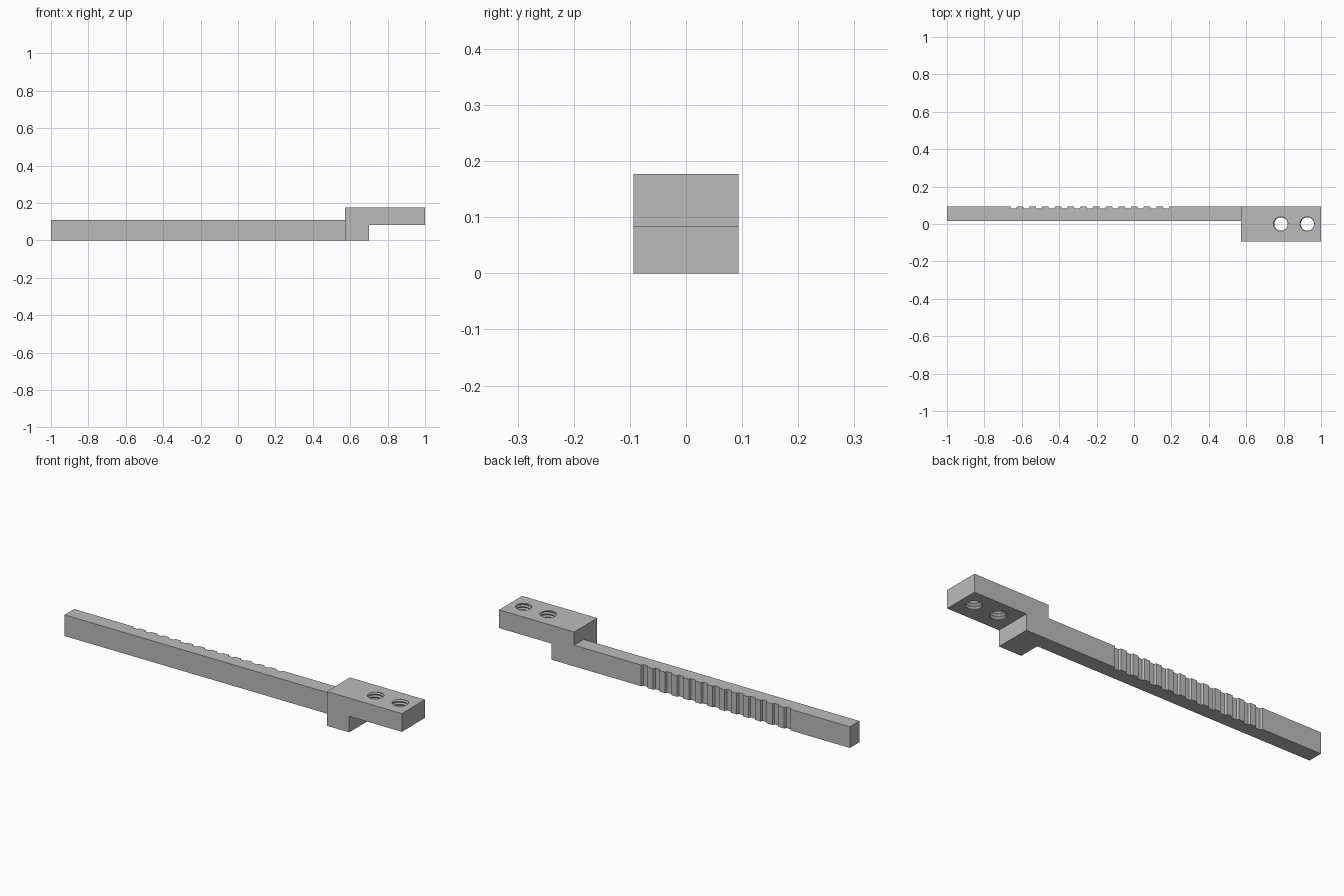
import bpy, bmesh, math
from mathutils import Vector

if "Cube" in bpy.data.objects:
    bpy.data.objects.remove(bpy.data.objects["Cube"])

grey = bpy.data.materials.new("plain grey")
grey.use_nodes = True
grey.diffuse_color = (0.5, 0.5, 0.5, 1)
grey.node_tree.nodes["Principled BSDF"].inputs["Base Color"].default_value = (0.5, 0.5, 0.5, 1)


def finish(name, bm):
    bmesh.ops.recalc_face_normals(bm, faces=bm.faces)
    mesh = bpy.data.meshes.new(name)
    bm.to_mesh(mesh)
    bm.free()
    mesh.materials.append(grey)
    obj = bpy.data.objects.new(name, mesh)
    bpy.context.collection.objects.link(obj)
    return obj


def prism(name, points, offset):
    """Extrude a closed outline along a vector."""
    bm = bmesh.new()
    face = bm.faces.new([bm.verts.new(p) for p in points])
    moved = bmesh.ops.extrude_face_region(bm, geom=[face])["geom"]
    bmesh.ops.translate(bm, vec=Vector(offset),
                        verts=[v for v in moved if isinstance(v, bmesh.types.BMVert)])
    return finish(name, bm)


def thread_cutter(name, x, low, high, inner=0.036, outer=0.041, pitch=0.015, n=32):
    """Closed screw shape: two interleaved helices, capped at both ends."""
    bm = bmesh.new()
    last = int((high - low) / pitch) * n

    def helix(radius, lift):
        return [bm.verts.new((x + radius * math.cos(math.tau * i / n),
                              radius * math.sin(math.tau * i / n),
                              low + lift + pitch * i / n)) for i in range(last + 1)]

    root, crest = helix(outer, 0), helix(inner, pitch / 2)
    for i in range(last):
        bm.faces.new((root[i], root[i + 1], crest[i + 1], crest[i]))
        if i < last - n:
            bm.faces.new((crest[i], crest[i + 1], root[i + n + 1], root[i + n]))
    for loop, z in ((root[:n + 1] + [crest[0]], low),
                    (crest[last - n:] + [root[last]], high)):
        centre = bm.verts.new((x, 0, z))
        for a, b in zip(loop, loop[1:] + loop[:1]):
            bm.faces.new((a, b, centre))
    cutter = finish(name, bm)
    cutter.hide_render = True
    return cutter


# Long bar with a row of shallow tapered notches along its back
BACK, DEPTH, BAR_END = 0.094, 0.011, 0.572
outline = [(-1, 0.016), (-1, BACK)]
for i in range(13):
    mid = -0.644 + i * 0.068
    outline += [(mid - 0.018, BACK), (mid - 0.013, BACK - DEPTH),
                (mid + 0.013, BACK - DEPTH), (mid + 0.018, BACK)]
outline += [(BAR_END, BACK), (BAR_END, 0.016)]
prism("notched_bar", [(x, y, 0) for x, y in outline], (0, 0, 0.109))

# Stepped mounting head
step = [(BAR_END, 0), (0.7, 0), (0.7, 0.083), (1, 0.083), (1, 0.177), (BAR_END, 0.177)]
head = prism("mounting_head", [(x, -BACK, z) for x, z in step], (0, 2 * BACK, 0))

# Two threaded screw holes through the head
cutters = [thread_cutter("screw_hole_cutter", x, 0.05, 0.215) for x in (0.786, 0.927)]
for cutter in cutters:
    mod = head.modifiers.new("screw hole", "BOOLEAN")
    mod.operation = "DIFFERENCE"
    mod.solver = "EXACT"
    mod.object = cutter
bpy.context.view_layer.objects.active = head
head.select_set(True)
for mod in list(head.modifiers):
    bpy.ops.object.modifier_apply(modifier=mod.name)
for cutter in cutters:
    bpy.data.objects.remove(cutter)
